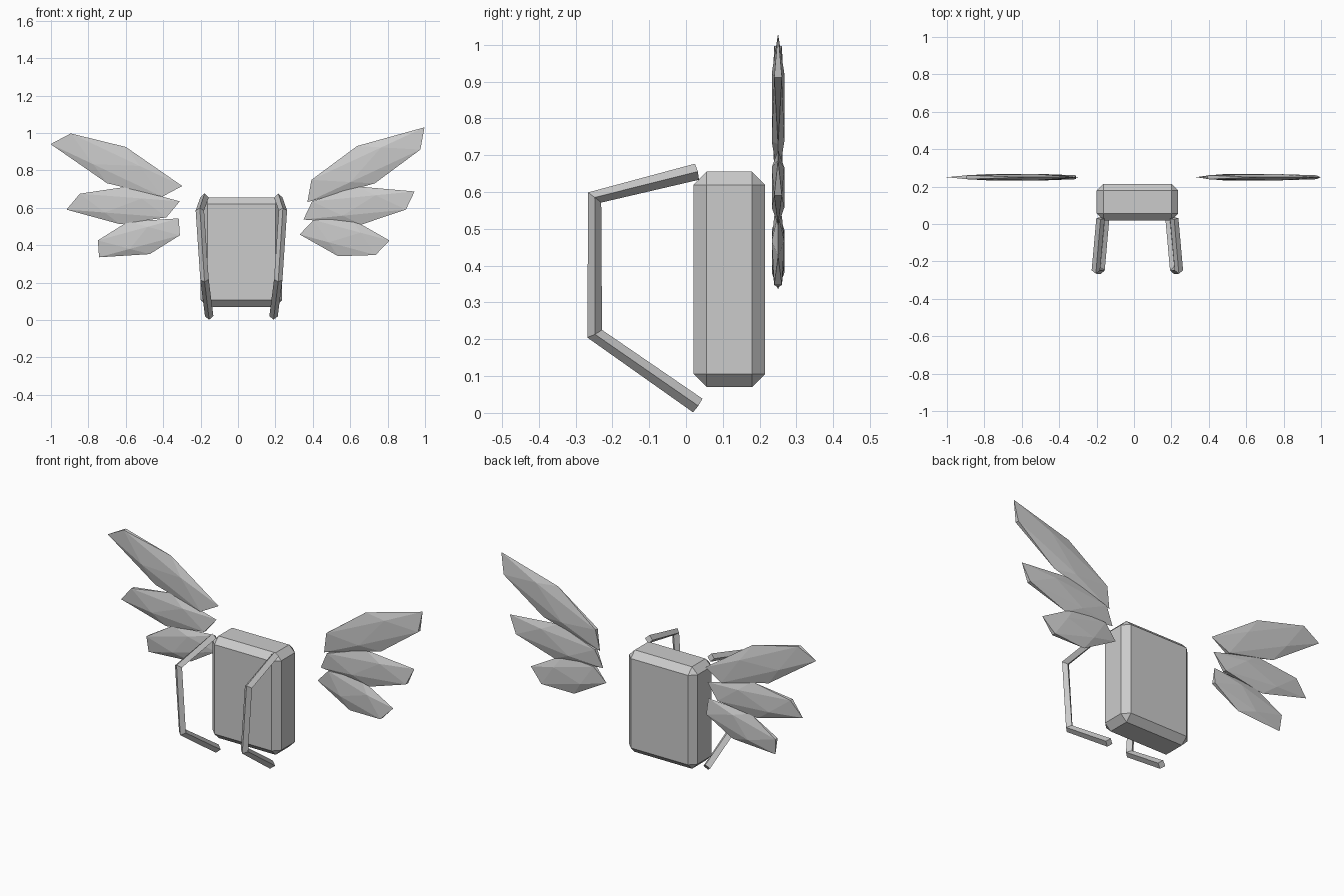
import bpy
import bmesh
from mathutils import Vector

cube = bpy.data.objects.get("Cube")
if cube:
    bpy.data.objects.remove(cube, do_unlink=True)

# One plain grey for everything
grey = bpy.data.materials.new("light_grey")
grey.use_nodes = True
grey.diffuse_color = (0.6, 0.6, 0.6, 1)
grey.node_tree.nodes["Principled BSDF"].inputs["Base Color"].default_value = (0.6, 0.6, 0.6, 1)

CENTRE_X = 0.018


def finish(bm, name, location):
    bmesh.ops.recalc_face_normals(bm, faces=bm.faces)
    mesh = bpy.data.meshes.new(name)
    bm.to_mesh(mesh)
    bm.free()
    mesh.materials.append(grey)
    obj = bpy.data.objects.new(name, mesh)
    obj.location = location
    bpy.context.scene.collection.objects.link(obj)
    return obj


# Pack body: chamfered box
bm = bmesh.new()
bmesh.ops.create_cube(bm, size=1)
bmesh.ops.scale(bm, vec=(0.435, 0.195, 0.585), verts=bm.verts)
pack = finish(bm, "pack_body", (CENTRE_X, 0.1175, 0.3625))
chamfer = pack.modifiers.new("chamfer", "BEVEL")
chamfer.width = 0.036
chamfer.segments = 1

# Shoulder straps: diamond section swept along a bent path, mirrored
path = [Vector(p) for p in ((0.197, 0.03, 0.655), (0.222, -0.248, 0.585),
                            (0.197, -0.248, 0.215), (0.172, 0.032, 0.02))]
radius = 0.0225
bm = bmesh.new()
rings = []
for i, point in enumerate(path):
    before = (point - path[i - 1]).normalized() if i else Vector()
    after = (path[i + 1] - point).normalized() if i + 1 < len(path) else Vector()
    along = (before + after).normalized()
    normal = along.cross(Vector((1, 0, 0))).normalized()
    side = normal.cross(along)
    rings.append([bm.verts.new(point + radius * d) for d in (side, normal, -side, -normal)])
for low, high in zip(rings, rings[1:]):
    for k in range(4):
        n = (k + 1) % 4
        bm.faces.new((low[k], low[n], high[n], high[k]))
bm.faces.new(rings[0])
bm.faces.new(rings[-1])
straps = finish(bm, "shoulder_straps", (CENTRE_X, 0, 0))
straps.modifiers.new("mirror", "MIRROR")


# Wing feathers: flattened, sheared icosahedra
def feather(name, centre, tip, flank):
    a = Vector((tip[0], 0, tip[1]))
    c = Vector((flank[0], 0, flank[1]))
    shoulder = 0.809 * (a + c)
    ridge = 0.309 * (c - a)
    bm = bmesh.new()
    for s in (1, -1):
        bm.verts.new(s * a)
        bm.verts.new(s * c)
        for depth in (1, -1):
            bm.verts.new(s * shoulder + Vector((0, depth * 0.0105, 0)))
            bm.verts.new(s * ridge + Vector((0, depth * 0.017, 0)))
    bmesh.ops.convex_hull(bm, input=bm.verts)
    finish(bm, name, (centre[0], 0.25, centre[1]))


feather("right_upper_feather", (-0.65, 0.828), (-0.352, 0.112), (0.05, 0.097))
feather("right_middle_feather", (-0.614, 0.612), (-0.303, -0.022), (0.017, 0.1))
feather("right_lower_feather", (-0.53, 0.439), (-0.213, -0.104), (-0.058, 0.087))
feather("left_upper_feather", (0.684, 0.83), (0.313, 0.2), (0.047, -0.1))
feather("left_middle_feather", (0.647, 0.612), (0.297, 0.075), (0.013, -0.102))
feather("left_lower_feather", (0.57, 0.441), (0.24, -0.016), (-0.035, -0.1))
